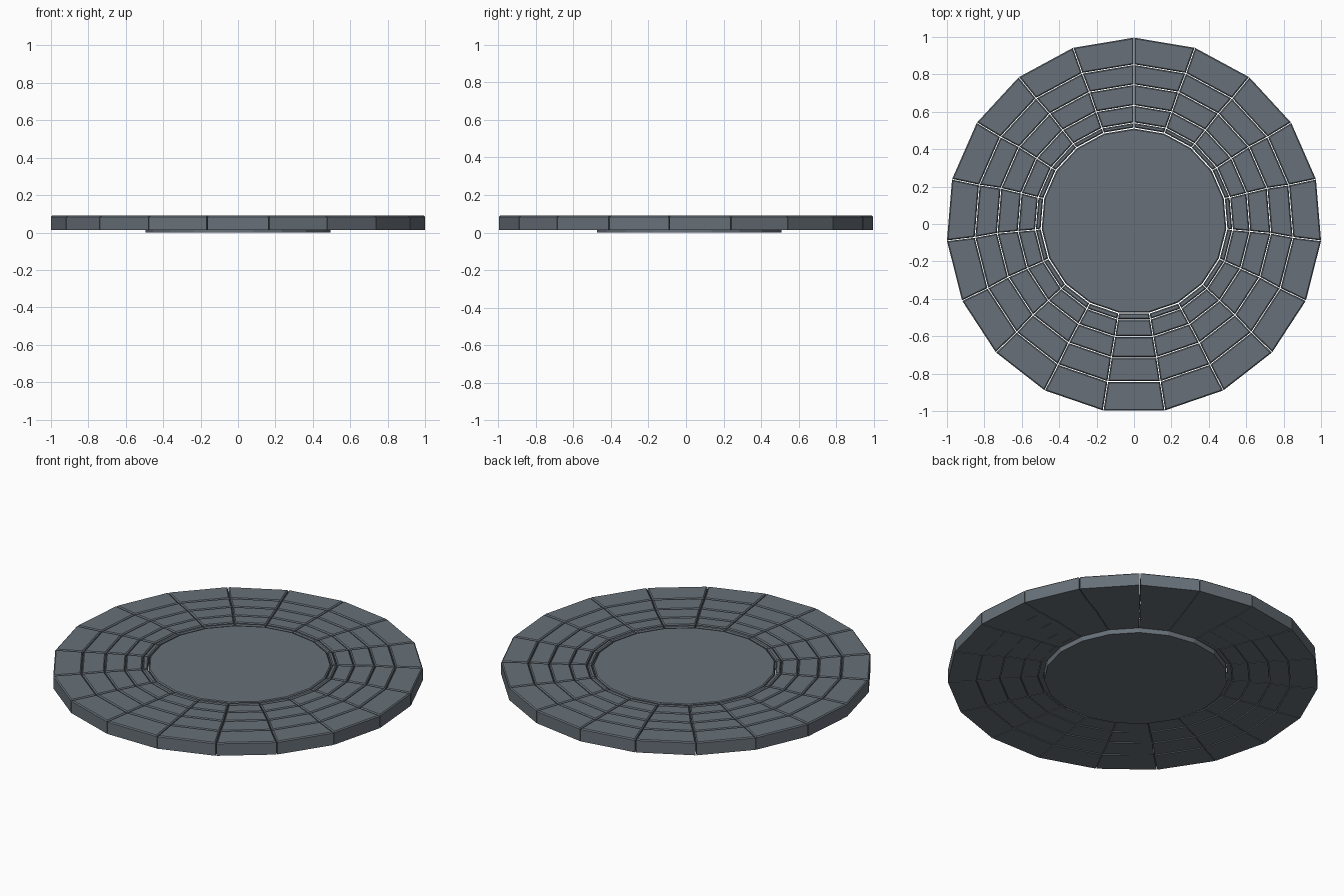
import bpy, bmesh, math
from mathutils import Vector

if "Cube" in bpy.data.objects:
    bpy.data.objects.remove(bpy.data.objects["Cube"])

N = 19            # sides of the platform
TOP = 0.09        # height of the deck
GAP = 0.004       # seam width between slabs
BEVEL = 0.006     # chamfer on top edges

slate = bpy.data.materials.new("slate_grey")
slate.diffuse_color = (0.136, 0.162, 0.188, 1)
slate.use_nodes = True
slate.node_tree.nodes["Principled BSDF"].inputs["Base Color"].default_value = slate.diffuse_color

# ring boundaries: radius, y centre (slightly eccentric)
RINGS = [(1.0055, -0.007), (0.853, -0.001), (0.734, 0.011),
         (0.622, 0.012), (0.529, 0.0125), (0.499, 0.015)]
ROWS = ["outer_row", "second_row", "third_row", "fourth_row", "inner_rim"]
BOTTOMS = [0.013, 0.016, 0.019, 0.022, 0.025]


def point(ring, k):
    r, cy = ring
    a = math.pi / 2 + 2 * math.pi * k / N
    return Vector((r * math.cos(a), cy + r * math.sin(a)))


def inset(poly, d):
    """Move every side of a counter-clockwise convex polygon inwards by d."""
    out, n = [], len(poly)
    for i in range(n):
        p = poly[i]
        e1 = (p - poly[i - 1]).normalized()
        e2 = (poly[(i + 1) % n] - p).normalized()
        n1, n2 = Vector((-e1.y, e1.x)), Vector((-e2.y, e2.x))
        out.append(p + (n1 + n2) * d / (1 + n1.dot(n2)))
    return out


def add_slab(bm, poly, z0, z1, bevel):
    """Prism with a chamfered top edge."""
    levels = [(poly, z0), (poly, z1 - bevel), (inset(poly, bevel), z1)]
    loops = [[bm.verts.new((p.x, p.y, z)) for p in pts] for pts, z in levels]
    n = len(poly)
    for lo, hi in zip(loops, loops[1:]):
        for i in range(n):
            j = (i + 1) % n
            bm.faces.new((lo[i], lo[j], hi[j], hi[i]))
    bm.faces.new(loops[-1])
    bm.faces.new(loops[0][::-1])


def finish(bm, name):
    me = bpy.data.meshes.new(name)
    bm.to_mesh(me)
    bm.free()
    me.materials.append(slate)
    bpy.context.collection.objects.link(bpy.data.objects.new(name, me))


# rows of separate paving slabs
for name, outer, inner, z0 in zip(ROWS, RINGS, RINGS[1:], BOTTOMS):
    bm = bmesh.new()
    for k in range(N):
        quad = [point(inner, k), point(outer, k),
                point(outer, k + 1), point(inner, k + 1)]
        add_slab(bm, inset(quad, GAP / 2), z0, TOP, BEVEL)
    finish(bm, name)

# central disc, reaching the ground
bm = bmesh.new()
add_slab(bm, [point((0.495, 0.015), k) for k in range(N)], 0, TOP - 0.002, BEVEL)
finish(bm, "centre_disc")
